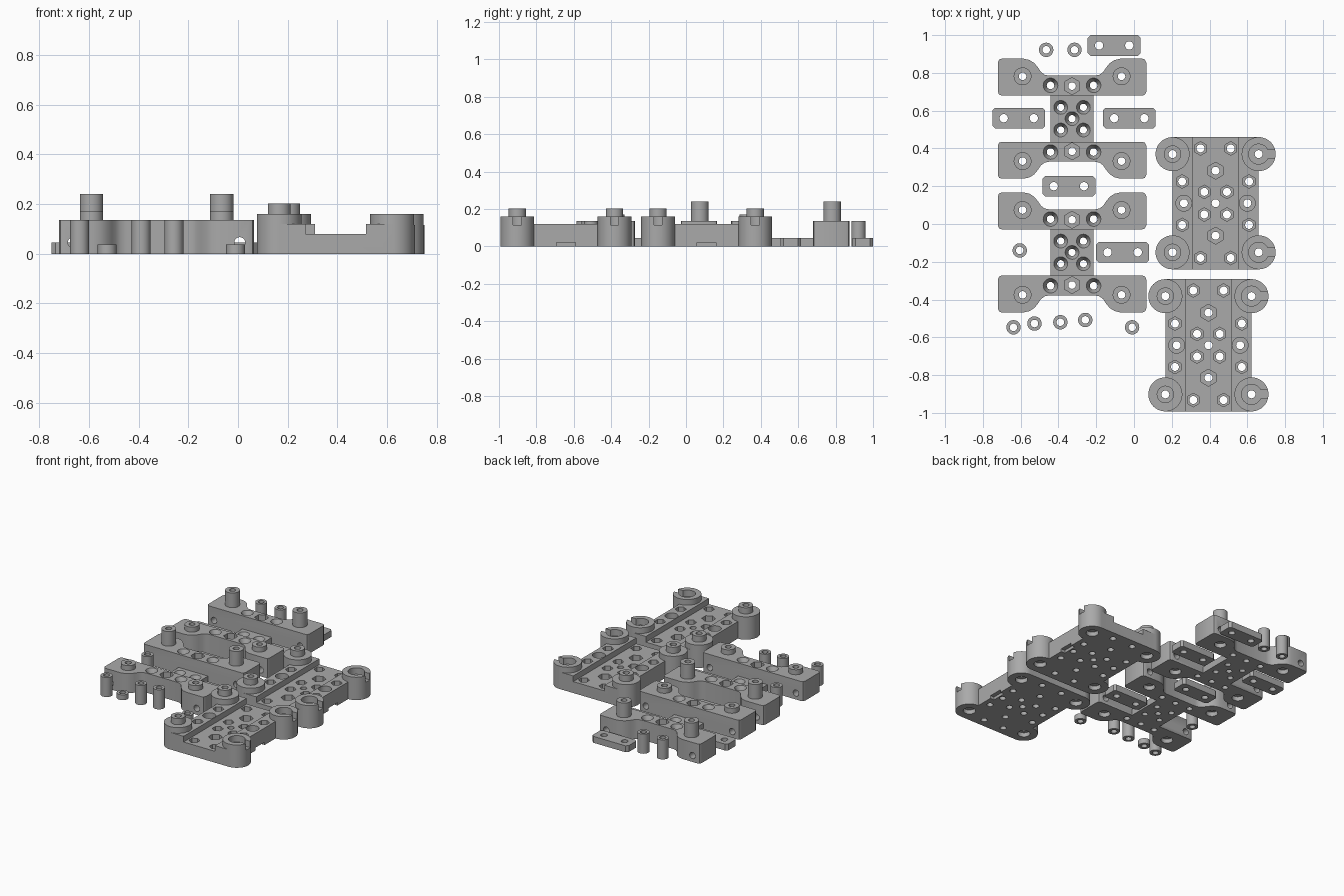
import bpy, bmesh, math
from mathutils import Matrix, Vector

if "Cube" in bpy.data.objects:
    bpy.data.objects.remove(bpy.data.objects["Cube"])

grey = bpy.data.materials.new("grey plastic")
grey.diffuse_color = (0.4, 0.4, 0.4, 1)
grey.use_nodes = True
grey.node_tree.nodes["Principled BSDF"].inputs["Base Color"].default_value = grey.diffuse_color


def box(x0, x1, y0, y1, z0, z1):
    bm = bmesh.new()
    m = Matrix.Translation(((x0 + x1) / 2, (y0 + y1) / 2, (z0 + z1) / 2))
    bmesh.ops.create_cube(bm, size=1, matrix=m @ Matrix.Diagonal((x1 - x0, y1 - y0, z1 - z0, 1)))
    return bm


def cyl(x, y, r, z0, z1, n=32, r2=None, rot=None):
    """Upright cylinder, cone or prism; r is the lower radius, r2 the upper."""
    bm = bmesh.new()
    m = Matrix.Translation((x, y, (z0 + z1) / 2))
    bmesh.ops.create_cone(bm, cap_ends=True, segments=n, radius1=r,
                          radius2=r if r2 is None else r2, depth=z1 - z0,
                          matrix=m @ (rot or Matrix()))
    return bm


def hexa(x, y, r, z0, z1):
    return cyl(x, y, r, z0, z1, 6)


def prism(points, z0, z1):
    bm = bmesh.new()
    face = bm.faces.new([bm.verts.new((x, y, z0)) for x, y in points])
    out = bmesh.ops.extrude_face_region(bm, geom=[face])
    bmesh.ops.translate(bm, vec=(0, 0, z1 - z0),
                        verts=[v for v in out["geom"] if isinstance(v, bmesh.types.BMVert)])
    bmesh.ops.recalc_face_normals(bm, faces=bm.faces)
    return bm


def join(bms):
    """Merge several separate solids into one mesh."""
    mesh = bpy.data.meshes.new("part")
    total = bmesh.new()
    for bm in bms:
        bm.to_mesh(mesh)
        total.from_mesh(mesh)
        bm.free()
    total.to_mesh(mesh)
    total.free()
    return mesh


def build(name, base, steps):
    """Apply (operation, solids) steps to the base solid."""
    ob = bpy.data.objects.new(name, join([base]))
    bpy.context.collection.objects.link(ob)
    for op, solids in steps:
        tool = bpy.data.objects.new("tool", join(solids))
        bpy.context.collection.objects.link(tool)
        mod = ob.modifiers.new("cut", 'BOOLEAN')
        mod.operation, mod.object, mod.solver = op, tool, 'EXACT'
        mod.use_self = True
        bpy.context.view_layer.update()
        deps = bpy.context.evaluated_depsgraph_get()
        mesh = bpy.data.meshes.new_from_object(ob.evaluated_get(deps))
        ob.modifiers.clear()
        ob.data = mesh
        bpy.data.objects.remove(tool)
    ob.data.materials.clear()
    ob.data.materials.append(grey)
    bpy.ops.object.select_all(action='DESELECT')
    ob.select_set(True)
    bpy.context.view_layer.objects.active = ob
    bpy.ops.object.shade_smooth_by_angle(angle=math.radians(30))
    return ob


def four(dx, dy):
    return [(sx * dx, sy * dy) for sx in (-1, 1) for sy in (-1, 1)]


# Base plates with a channel, pegs on the left and open cups on the right
def base_plate(name, cx, cy):
    bx, by = 0.228, 0.26
    corners = [(cx + x, cy + y) for x, y in four(bx, by)]
    left = [c for c in corners if c[0] < cx]
    right = [c for c in corners if c[0] > cx]
    small_hex = [(cx + x, cy + y) for x, y in
                 four(0.06, 0.06) + four(0.08, 0.29) + four(0.177, 0.115)]
    big_hex = [(cx, cy + 0.172), (cx, cy - 0.172)]
    rounds = [(cx - 0.168, cy), (cx + 0.168, cy)]
    edge = cx + bx
    floor = 0.04
    build(name, box(cx - bx, edge, cy - 0.35, cy + 0.35, 0, 0.12), [
        ('DIFFERENCE', [box(cx - 0.122, cx + 0.122, cy - 1, cy + 1, 0.08, 0.3)]),
        ('UNION', [cyl(x, y, 0.09, 0, 0.16, 48) for x, y in corners]),
        ('UNION', [cyl(x, y, 0.046, 0.1, 0.203) for x, y in left]),
        # cup recesses and their side openings
        ('DIFFERENCE', [cyl(x, y, 0.053, 0.115, 0.3) for x, y in right]),
        ('DIFFERENCE', [box(x + 0.03, x + 0.12, y - 0.022, y + 0.022, 0.115, 0.3)
                        for x, y in right]),
        # nut pockets
        ('DIFFERENCE', [hexa(x, y, 0.036, floor, 0.3) for x, y in small_hex]
         + [hexa(x, y, 0.045, floor, 0.3) for x, y in big_hex]
         + [cyl(x, y, 0.042, floor, 0.3) for x, y in rounds]),
        # through holes
        ('DIFFERENCE', [cyl(x, y, 0.021, -0.1, 0.4, 24)
                        for x, y in small_hex + big_hex + rounds + corners + [(cx, cy)]]),
        # screw recesses and finger notch underneath
        ('DIFFERENCE', [cyl(x, y, 0.04, -0.1, 0.03) for x, y in corners]
         + [box(edge - 0.03, edge + 0.05, cy - 0.05, cy + 0.05, -0.1, 0.02)]),
    ])


base_plate("base_plate_back", 0.432, 0.11)
base_plate("base_plate_front", 0.394, -0.642)


# Cross rails: end lobes joined by a narrower middle
HALF = [(0.12, 0.105), (0.145, 0.11), (0.165, 0.125), (0.18, 0.148), (0.2, 0.172),
        (0.225, 0.188), (0.255, 0.195), (0.373, 0.195), (0.386, 0.19), (0.393, 0.175),
        (0.393, 0.02), (0.386, 0.005), (0.373, 0)]
CX = -0.328


def rail(name, y0, side, peg_top):
    outline = HALF + [(-x, v) for x, v in reversed(HALF)]
    points = [(CX + x, y0 + side * v) for x, v in outline]
    pegs = [(CX + s * 0.262, y0 + side * 0.102) for s in (-1, 1)]
    screws = [(CX + s * 0.114, y0 + side * 0.054) for s in (-1, 1)]
    nut = (CX, y0 + side * 0.05)
    turn = Matrix.Rotation(math.pi / 2, 4, 'X')
    build(name, prism(points, 0, 0.137), [
        ('UNION', [cyl(x, y, 0.047, 0.1, peg_top) for x, y in pegs]),
        ('DIFFERENCE', [cyl(x, y, 0.02, 0.095, 0.138, 32, 0.039) for x, y in screws]
         + [hexa(*nut, 0.045, 0.08, 0.3)]),
        ('DIFFERENCE', [cyl(x, y, 0.02, -0.1, 0.4, 24) for x, y in screws + pegs + [nut]]),
        ('DIFFERENCE', [cyl(x, y, 0.038, -0.1, 0.03) for x, y in pegs]),
        # pin holes running front to back
        ('DIFFERENCE', [cyl(CX + s * 0.335, y0, 0.022, -0.455, 0.545, 24, None, turn)
                        for s in (-1, 1)]),
    ])


# Thin bridge between a pair of rails
def bridge(name, y0, y1):
    cy = (y0 + y1) / 2
    holes = [(CX + x, cy + y) for x, y in four(0.06, 0.06)] + [(CX, cy)]
    build(name, box(CX - 0.114, CX + 0.114, y0, y1, 0, 0.045), [
        ('DIFFERENCE', [cyl(x, y, 0.019, 0.008, 0.046, 32, 0.037) for x, y in holes]),
        ('DIFFERENCE', [cyl(x, y, 0.019, -0.1, 0.1, 24) for x, y in holes]),
    ])


for label, dy in (("back", 0), ("front", -0.708)):
    rail("outer_rail_" + label, 0.68 + dy, 1, 0.24)
    rail("inner_rail_" + label, 0.435 + dy, -1, 0.172)
    bridge("bridge_" + label, 0.435 + dy, 0.68 + dy)

# Loose two-hole straps
for i, (x, y) in enumerate([(-0.105, 0.945), (-0.61, 0.56), (-0.025, 0.56),
                            (-0.345, 0.2), (-0.06, -0.15)]):
    c, e = 0.125, 0.04
    pts = [(c, -0.055), (0.14, -e), (0.14, e), (c, 0.055),
           (-c, 0.055), (-0.14, e), (-0.14, -e), (-c, -0.055)]
    build("strap_%d" % i, prism([(x + a, y + b) for a, b in pts], 0, 0.045), [
        ('DIFFERENCE', [cyl(x + s * 0.08, y, 0.022, -0.1, 0.2, 24) for s in (-1, 1)])])

# Loose tubular spacers, two of them short
for i, (x, y, h) in enumerate([(-0.638, -0.547, 0.137), (-0.527, -0.527, 0.037),
                               (-0.39, -0.52, 0.137), (-0.258, -0.508, 0.137),
                               (-0.01, -0.547, 0.037), (-0.605, -0.14, 0.137),
                               (-0.465, 0.922, 0.137), (-0.315, 0.922, 0.137)]):
    build("spacer_%d" % i, cyl(x, y, 0.038, 0, h), [
        ('DIFFERENCE', [cyl(x, y, 0.02, -0.1, 0.3, 24)])])
